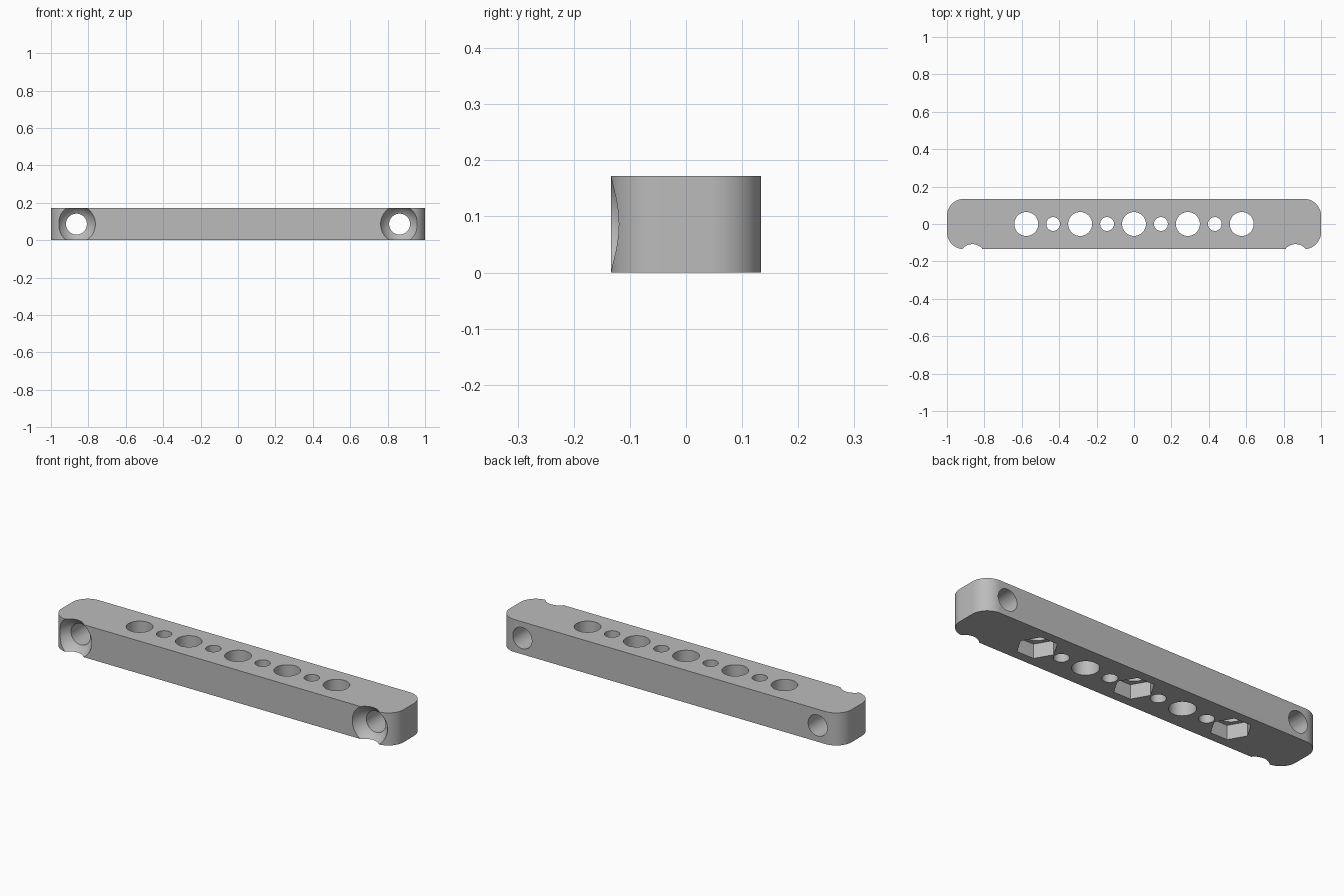
import bpy
import math
from mathutils import Matrix

default = bpy.data.objects.get("Cube")
if default:
    bpy.data.objects.remove(default, do_unlink=True)

LENGTH, WIDTH, HEIGHT = 2.0, 0.268, 0.172
CORNER = 0.09
PITCH = 0.144
END_X = 0.864

grey = bpy.data.materials.new("plain grey")
grey.use_nodes = True
colour = (0.5, 0.5, 0.5, 1)
grey.diffuse_color = colour
grey.node_tree.nodes["Principled BSDF"].inputs["Base Color"].default_value = colour


def mesh_object(name, verts, faces):
    mesh = bpy.data.meshes.new(name)
    mesh.from_pydata(verts, [], faces)
    mesh.materials.append(grey)
    obj = bpy.data.objects.new(name, mesh)
    bpy.context.collection.objects.link(obj)
    return obj


def prism(name, outline, z0, z1):
    """Extrude a counter-clockwise outline from z0 to z1."""
    n = len(outline)
    verts = [(x, y, z) for z in (z0, z1) for x, y in outline]
    faces = [tuple(reversed(range(n))), tuple(range(n, 2 * n))]
    faces += [(i, (i + 1) % n, n + (i + 1) % n, n + i) for i in range(n)]
    return mesh_object(name, verts, faces)


def circle(radius, sides, cx=0, cy=0):
    turn = 2 * math.pi / sides
    return [(cx + radius * math.cos(i * turn), cy + radius * math.sin(i * turn))
            for i in range(sides)]


# Bar with four rounded vertical corners
outline = []
for quarter, (sx, sy) in enumerate([(1, 1), (-1, 1), (-1, -1), (1, -1)]):
    for step in range(17):
        a = (quarter + step / 16) * math.pi / 2
        outline.append((sx * (LENGTH / 2 - CORNER) + CORNER * math.cos(a),
                        sy * (WIDTH / 2 - CORNER) + CORNER * math.sin(a)))
bar = prism("mounting_bar", outline, 0, HEIGHT)

cutters = []

# Row of alternating large and small vertical holes
for i in range(-4, 5):
    radius = 0.064 if i % 2 == 0 else 0.037
    cutters.append(prism("hole_cutter", circle(radius, 48, i * PITCH), -0.1, 0.3))

# Hexagonal nut pockets under every other large hole
for i in (-4, 0, 4):
    cutters.append(prism("nut_pocket_cutter", circle(0.098, 6, i * PITCH), -0.1, 0.075))

# Cross holes with rounded screw seats at the front of each end
for side in (-1, 1):
    hole = prism("cross_hole_cutter", circle(0.056, 48), -0.3, 0.3)
    hole.data.transform(Matrix.Translation((side * END_X, 0, HEIGHT / 2))
                        @ Matrix.Rotation(math.pi / 2, 4, "X"))
    bpy.ops.mesh.primitive_uv_sphere_add(
        segments=48, ring_count=32, radius=0.11,
        location=(side * END_X, -0.176, HEIGHT / 2), rotation=(math.pi / 2, 0, 0))
    seat = bpy.context.object
    seat.name = "screw_seat_cutter"
    seat.data.materials.append(grey)
    cutters += [hole, seat]

# Cut everything, then remove the cutters
bpy.ops.object.select_all(action="DESELECT")
bpy.context.view_layer.objects.active = bar
bar.select_set(True)
for cutter in cutters:
    cutter.hide_render = True
    cut = bar.modifiers.new("cut", "BOOLEAN")
    cut.operation = "DIFFERENCE"
    cut.solver = "EXACT"
    cut.object = cutter
    bpy.ops.object.modifier_apply(modifier=cut.name)
for cutter in cutters:
    bpy.data.objects.remove(cutter, do_unlink=True)

bpy.ops.object.shade_smooth_by_angle(angle=math.radians(30))
